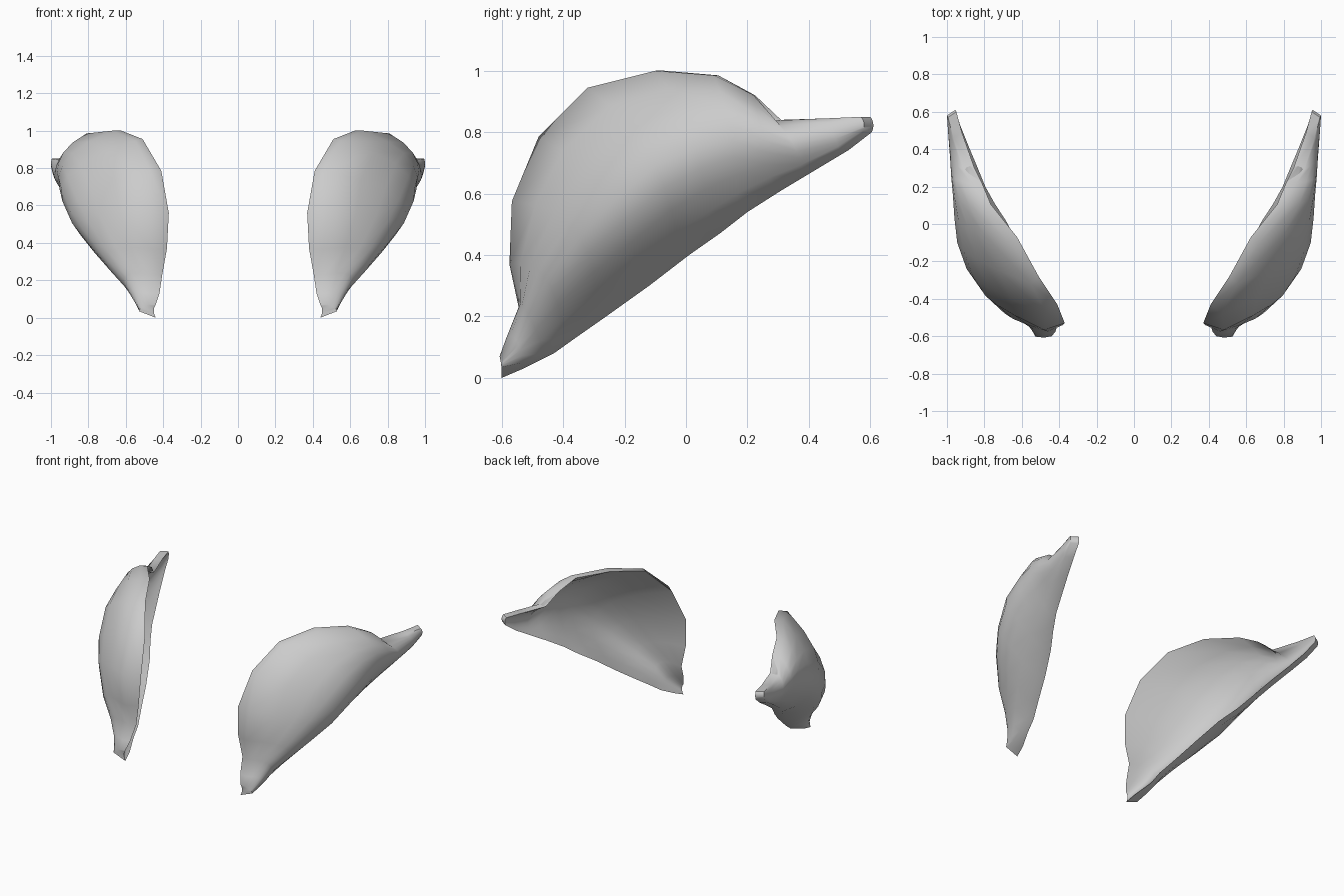
import bpy, bmesh, math
from mathutils import Vector

if "Cube" in bpy.data.objects:
    bpy.data.objects.remove(bpy.data.objects["Cube"])

# Cross-sections of the shell, front foot to rear spike: upper rim, bulge, lower rim
SECTIONS = [
    ((.48, -.607, .07), (.52, -.603, .05), (.53, -.60, .035)),
    ((.47, -.585, .13), (.56, -.55, .12), (.53, -.53, .05)),
    ((.46, -.545, .23), (.61, -.515, .21), (.54, -.46, .08)),
    ((.46, -.575, .37), (.71, -.455, .32), (.555, -.39, .13)),
    ((.48, -.567, .575), (.82, -.345, .46), (.60, -.29, .20)),
    ((.47, -.48, .785), (.895, -.24, .57), (.66, -.15, .30)),
    ((.55, -.32, .945), (.945, -.10, .69), (.725, -.02, .40)),
    ((.67, -.10, 1.0), (.96, .03, .75), (.79, .08, .47)),
    ((.81, .09, .985), (.968, .15, .775), (.84, .17, .54)),
    ((.87, .22, .92), (.977, .25, .775), (.885, .28, .61)),
    ((.91, .29, .838), (.983, .35, .76), (.927, .38, .67)),
    ((.965, .46, .845), (.993, .48, .79), (.975, .50, .742)),
    ((.995, .57, .85), (1.0, .58, .825), (.998, .575, .80)),
]
# Hollow-side upper rim where it differs from the plain wall offset
INNER_UPPER = {0: (.44, -.60, .07), 1: (.42, -.575, .13), 2: (.405, -.53, .23),
               3: (.38, -.54, .37), 4: (.37, -.53, .56), 5: (.41, -.43, .785),
               6: (.51, -.28, .955), 8: (.765, .105, .985),
               9: (.815, .225, .92), 10: (.855, .305, .84)}
INNER_LOWER = {0: (.44, -.60, .0), 1: (.455, -.53, .03)}
STEPS = 8
WALL = Vector((-.045, .03, 0))


def section(upper, bulge, lower):
    u, m, l = Vector(upper), Vector(bulge), Vector(lower)
    bump = m - (u + l) / 2
    pts = []
    for k in range(STEPS + 1):
        s = k / STEPS
        power = 2.4 if s < .5 else 1.7      # fuller above, flatter below
        pts.append(u.lerp(l, s) + bump * (1 - abs(2 * s - 1) ** power))
    return pts


def inner_section(i):
    u, m, l = (Vector(p) + WALL for p in SECTIONS[i])
    if i == 0:
        m = Vector((.45, -.598, .035))
    return section(INNER_UPPER.get(i, u), m, INNER_LOWER.get(i, l))


bm = bmesh.new()
outer = [[bm.verts.new(p) for p in section(*s)] for s in SECTIONS]
inner = [[bm.verts.new(p) for p in inner_section(i)] for i in range(len(SECTIONS))]

# Convex outside and hollow inside
for grid in (outer, inner):
    for a, b in zip(grid, grid[1:]):
        for k in range(STEPS):
            bm.faces.new((a[k], a[k + 1], b[k + 1], b[k]))


# Rim joining the two skins all the way round
def border(g):
    return (g[0] + [r[-1] for r in g[1:]] + g[-1][-2::-1]
            + [r[0] for r in g[-2:0:-1]])


ro, ri = border(outer), border(inner)
for i in range(len(ro)):
    j = (i + 1) % len(ro)
    bm.faces.new((ro[i], ro[j], ri[j], ri[i]))
bmesh.ops.recalc_face_normals(bm, faces=bm.faces)

mesh = bpy.data.meshes.new("side_shells")
bm.to_mesh(mesh)
bm.free()
shell = bpy.data.objects.new("side_shells", mesh)
bpy.context.collection.objects.link(shell)
bpy.context.view_layer.objects.active = shell
shell.select_set(True)
bpy.ops.object.shade_smooth_by_angle(angle=math.radians(55))

# Matching shell on the other side
mirror = shell.modifiers.new("Mirror", 'MIRROR')
mirror.use_axis[0] = True
mirror.use_mirror_merge = False
